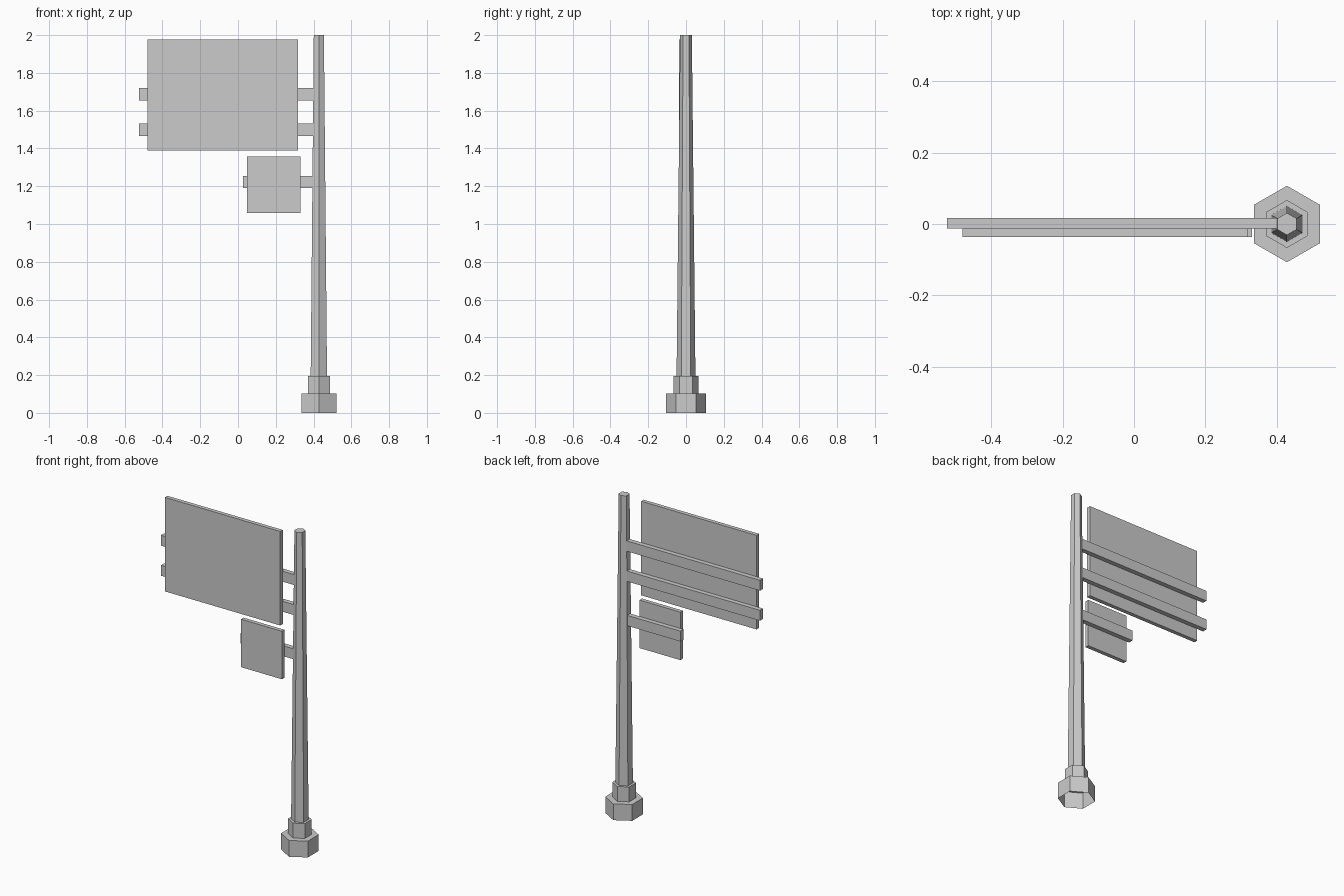
import bpy, bmesh
from math import cos, sin, pi

if "Cube" in bpy.data.objects:
    bpy.data.objects.remove(bpy.data.objects["Cube"])

POLE_X = 0.428


def add_object(name, bm):
    bmesh.ops.recalc_face_normals(bm, faces=bm.faces)
    mesh = bpy.data.meshes.new(name)
    bm.to_mesh(mesh)
    bm.free()
    obj = bpy.data.objects.new(name, mesh)
    bpy.context.collection.objects.link(obj)
    return obj


def box(name, x, y, z):
    """Box from (min, max) ranges."""
    bm = bmesh.new()
    bmesh.ops.create_cube(bm, size=1)
    for v in bm.verts:
        v.co = [(a + b) / 2 + c * (b - a) for (a, b), c in zip((x, y, z), v.co)]
    return add_object(name, bm)


def hex_lathe(name, profile, sides=6):
    """Six-sided shell through (radius, z) rings, capped on top, open below."""
    bm = bmesh.new()
    rings = [[bm.verts.new((POLE_X + r * cos(pi / 2 + 2 * pi * i / sides),
                            r * sin(pi / 2 + 2 * pi * i / sides), z))
              for i in range(sides)] for r, z in profile]
    for lo, hi in zip(rings, rings[1:]):
        for i in range(sides):
            j = (i + 1) % sides
            bm.faces.new((lo[i], lo[j], hi[j], hi[i]))
    bm.faces.new(rings[-1])
    return add_object(name, bm)


# Stepped foot and tapered pole
hex_lathe("pole", [(0.107, 0), (0.107, 0.102), (0.067, 0.102),
                   (0.067, 0.195), (0.05, 0.195), (0.031, 2.0)])

# Horizontal support arms, ending inside the pole
for name, x0, z0 in (("upper_arm", -0.524, 1.655),
                     ("middle_arm", -0.524, 1.467),
                     ("lower_arm", 0.026, 1.19)):
    box(name, (x0, 0.41), (-0.013, 0.017), (z0, z0 + 0.065))

# Sign boards on the front of the arms
box("large_board", (-0.48, 0.318), (-0.037, -0.012), (1.39, 1.978))
box("small_board", (0.047, 0.33), (-0.037, -0.012), (1.057, 1.357))
